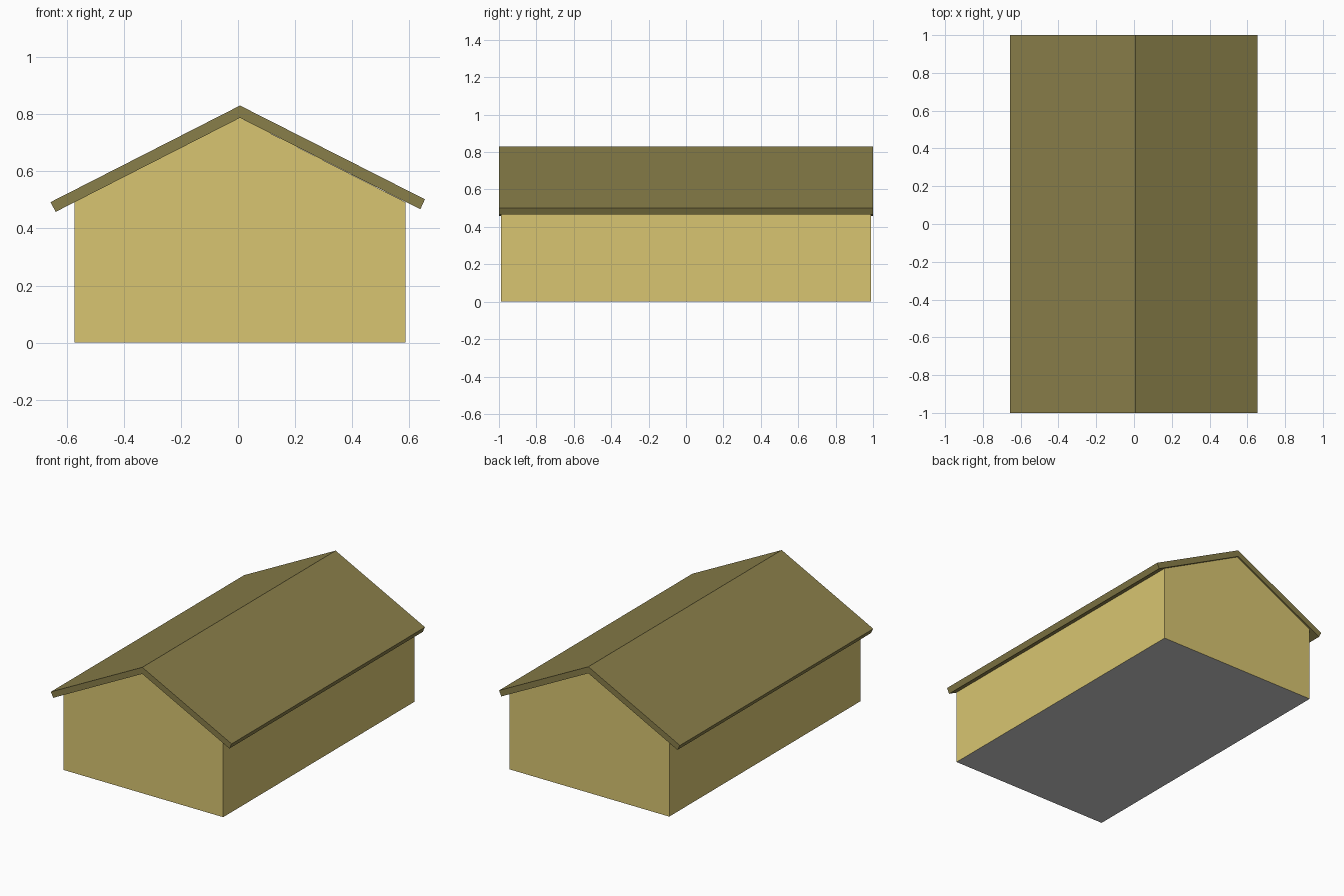
import bpy
import bmesh

if "Cube" in bpy.data.objects:
    bpy.data.objects.remove(bpy.data.objects["Cube"])


def material(name, rgb):
    mat = bpy.data.materials.new(name)
    mat.diffuse_color = (*rgb, 1)
    mat.use_nodes = True
    mat.node_tree.nodes["Principled BSDF"].inputs["Base Color"].default_value = mat.diffuse_color
    return mat


def extrude_profile(name, profile, half_length, mat, skip_edges=()):
    """Extrude an x-z outline along y, with both ends closed."""
    bm = bmesh.new()
    front = [bm.verts.new((x, -half_length, z)) for x, z in profile]
    back = [bm.verts.new((x, half_length, z)) for x, z in profile]
    bm.faces.new(front)
    bm.faces.new(back[::-1])
    n = len(profile)
    for i in range(n):
        if i not in skip_edges:
            j = (i + 1) % n
            bm.faces.new((front[j], front[i], back[i], back[j]))
    bmesh.ops.recalc_face_normals(bm, faces=bm.faces)
    mesh = bpy.data.meshes.new(name)
    bm.to_mesh(mesh)
    bm.free()
    obj = bpy.data.objects.new(name, mesh)
    bpy.context.collection.objects.link(obj)
    if mat:
        mesh.materials.append(mat)
    return obj


wall_paint = material("wall_paint", (0.69, 0.56, 0.165))
roof_paint = material("roof_paint", (0.25, 0.21, 0.067))

left, right, ridge = -0.572, 0.586, 0.007

# Walls: gabled shell, open at the bottom and under the roof
extrude_profile("walls", [(left, 0), (right, 0), (right, 0.492),
                          (ridge, 0.787), (left, 0.492)],
                0.99, wall_paint, skip_edges=(0, 2, 3))

# Roof: bent slab with overhanging eaves
extrude_profile("roof", [(-0.638, 0.458), (ridge, 0.787), (0.638, 0.467),
                         (0.654, 0.502), (ridge, 0.83), (-0.656, 0.492)],
                1.0, roof_paint)

# Floor: single grey panel closing the underside
bpy.ops.mesh.primitive_plane_add(size=1, location=((left + right) / 2, 0, 0))
floor = bpy.context.object
floor.name = "floor"
floor.scale = (right - left, 1.98, 1)
bm = bmesh.new()
bm.from_mesh(floor.data)
bmesh.ops.reverse_faces(bm, faces=bm.faces)
bm.to_mesh(floor.data)
bm.free()
